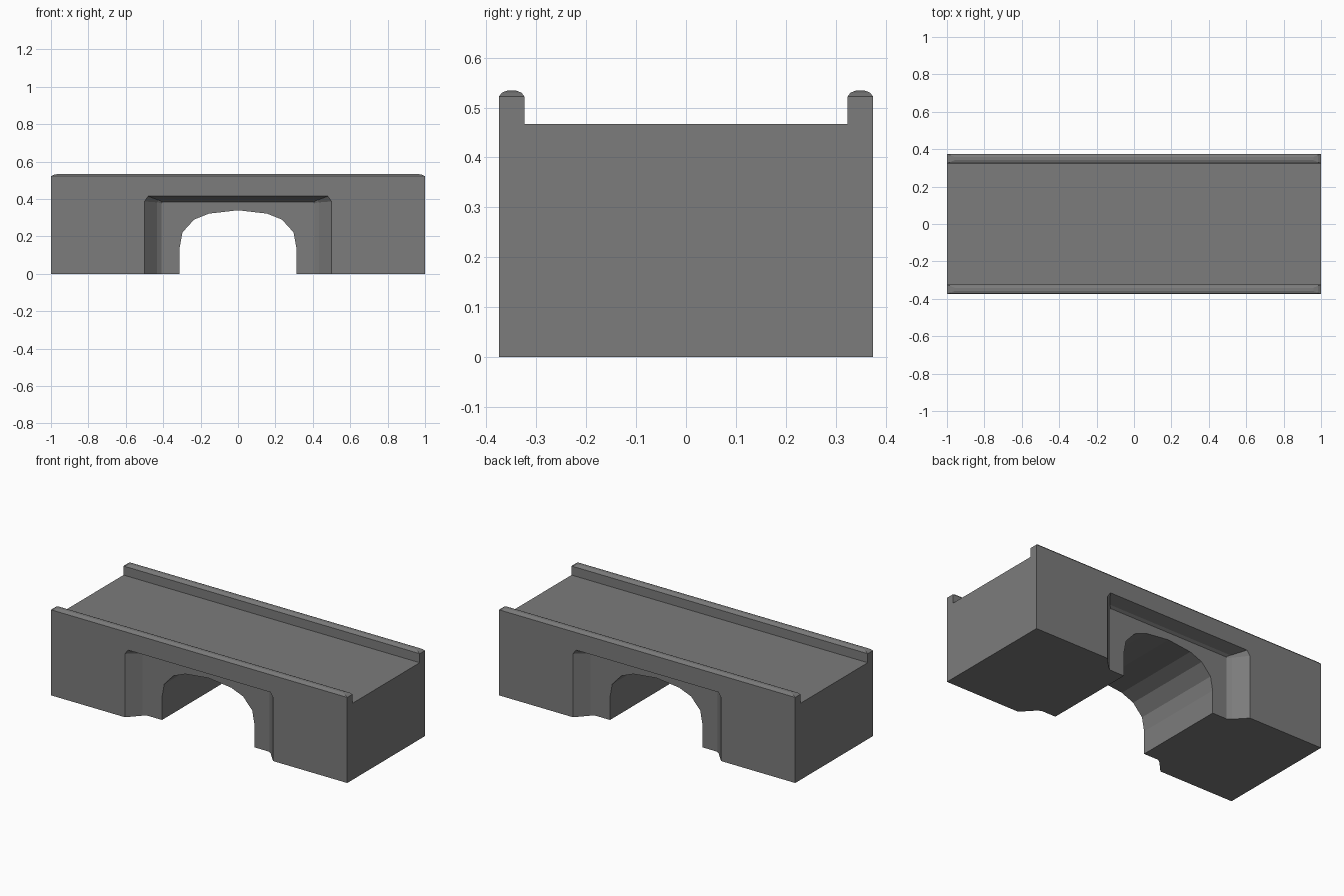
import bpy, bmesh

if "Cube" in bpy.data.objects:
    bpy.data.objects.remove(bpy.data.objects["Cube"])

stone = bpy.data.materials.new("dark_stone")
stone.diffuse_color = (0.2, 0.2, 0.2, 1)
stone.use_nodes = True
stone.node_tree.nodes["Principled BSDF"].inputs["Base Color"].default_value = stone.diffuse_color


def loft(name, rings, cap_start=True):
    """Skin a list of equal-length 3D rings into a closed solid."""
    bm = bmesh.new()
    vs = [[bm.verts.new(p) for p in ring] for ring in rings]
    n = len(vs[0])
    for a, b in zip(vs, vs[1:]):
        for i in range(n):
            j = (i + 1) % n
            bm.faces.new((a[i], a[j], b[j], b[i]))
    if cap_start:
        bm.faces.new(vs[0][::-1])
    bm.faces.new(vs[-1])
    bmesh.ops.recalc_face_normals(bm, faces=bm.faces)
    me = bpy.data.meshes.new(name)
    bm.to_mesh(me)
    bm.free()
    me.materials.append(stone)
    ob = bpy.data.objects.new(name, me)
    bpy.context.collection.objects.link(ob)
    return ob


def mirrored(half):
    """Half outline ending on x = 0 -> full outline, right to left."""
    return half + [(-x, z) for x, z in reversed(half) if x > 0]


W, D, DECK = 1.0, 0.375, 0.467

# Bridge body: block outline with the arch opening, extruded front to back
arch = mirrored([(0.312, 0), (0.312, 0.14), (0.297, 0.222),
                 (0.235, 0.29), (0.155, 0.322), (0, 0.34)])
outline = [(-W, 0), (-W, DECK), (W, DECK), (W, 0)] + arch
body = loft("bridge_body", [[(x, y, z) for x, z in outline] for y in (-D, D)])


# Recessed panels around the arch, front and back
def panel(x, z, y, c):
    return [(px, y, pz) for px, pz in
            [(x, -0.1), (x, z - c), (x - c * 0.7, z),
             (-x + c * 0.7, z), (-x, z - c), (-x, -0.1)]]


bpy.context.view_layer.objects.active = body
for side in (-1, 1):
    cutter = loft("recess_cutter", [
        panel(0.5, 0.415, side * (D + 0.05), 0.028),
        panel(0.5, 0.415, side * D, 0.028),
        panel(0.433, 0.394, side * (D - 0.072), 0.012),
        panel(0.409, 0.384, side * (D - 0.088), 0.006)])
    cutter.hide_render = True
    mod = body.modifiers.new("recess", 'BOOLEAN')
    mod.operation = 'DIFFERENCE'
    mod.solver = 'EXACT'
    mod.object = cutter
    bpy.ops.object.modifier_apply(modifier=mod.name)
    bpy.data.objects.remove(cutter)


# Kerbs along both edges, with a softly bevelled top
def kerb_ring(side, z, inset_y, inset_x):
    y0, y1 = D - 0.051 + inset_y, D - inset_y
    x = W - inset_x
    return [(-x, side * y0, z), (x, side * y0, z),
            (x, side * y1, z), (-x, side * y1, z)]


for side, name in ((-1, "front_kerb"), (1, "back_kerb")):
    loft(name, [kerb_ring(side, DECK, 0, 0),
                kerb_ring(side, 0.522, 0, 0),
                kerb_ring(side, 0.530, 0.006, 0.016),
                kerb_ring(side, 0.534, 0.017, 0.04)], cap_start=False)
